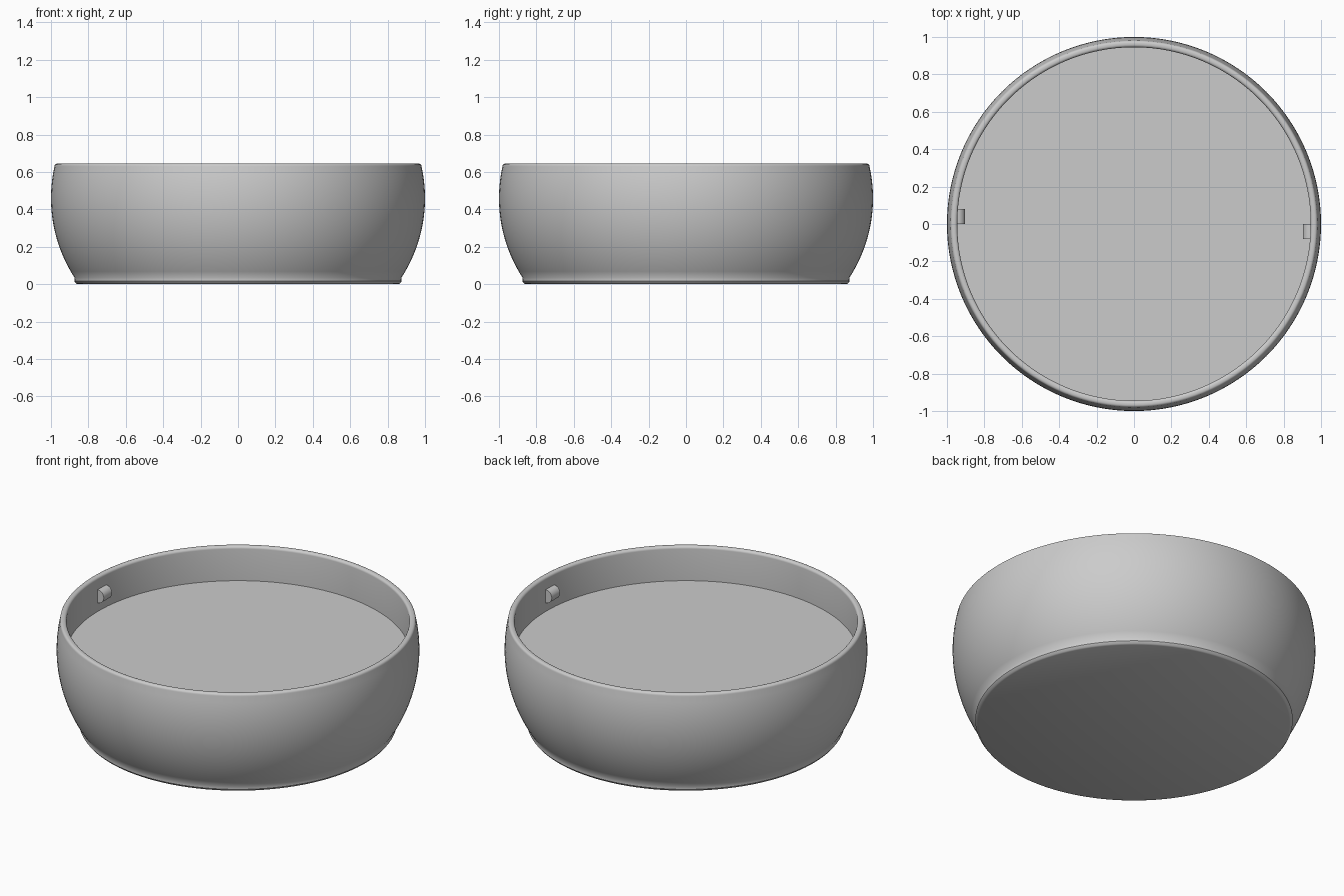
import bpy, bmesh
from math import sin, cos, pi, radians, sqrt

if "Cube" in bpy.data.objects:
    bpy.data.objects.remove(bpy.data.objects["Cube"])

grey = bpy.data.materials.new("plain grey")
grey.use_nodes = True
COLOUR = (0.6, 0.6, 0.6, 1)
grey.diffuse_color = COLOUR
grey.node_tree.nodes["Principled BSDF"].inputs["Base Color"].default_value = COLOUR


def finish(name, bm, angle):
    bmesh.ops.recalc_face_normals(bm, faces=bm.faces)
    mesh = bpy.data.meshes.new(name)
    bm.to_mesh(mesh)
    bm.free()
    mesh.materials.append(grey)
    obj = bpy.data.objects.new(name, mesh)
    bpy.context.collection.objects.link(obj)
    bpy.ops.object.select_all(action='DESELECT')
    obj.select_set(True)
    bpy.context.view_layer.objects.active = obj
    bpy.ops.object.shade_smooth_by_angle(angle=radians(angle))
    return obj


HEIGHT, FLOOR_Z, INNER, BULGE_Z, ARC = 0.645, 0.437, 0.945, 0.46, 0.78


def wall_radius(z):
    return 1 - ARC + sqrt(ARC ** 2 - (z - BULGE_Z) ** 2)


# Bowl profile: flat base, bulging wall, rounded lip, straight inner wall, floor
profile = [(0, 0), (0.857, 0), (0.866, 0.004), (0.875, 0.016)]
low, high, steps = 0.035, 0.63, 18
for i in range(steps + 1):
    z = low + (high - low) * i / steps
    profile.append((wall_radius(z), z))
r = 0.015
outer = wall_radius(high) - r
for centre, start in ((outer, 0), (INNER + r, pi / 2)):
    for i in range(1 if start == 0 else 0, 6):
        a = start + pi / 2 * i / 5
        profile.append((centre + r * cos(a), HEIGHT - r + r * sin(a)))
profile += [(INNER, FLOOR_Z), (0, FLOOR_Z)]

bm = bmesh.new()
verts = [bm.verts.new((x, 0, z)) for x, z in profile]
edges = [bm.edges.new(pair) for pair in zip(verts, verts[1:])]
bmesh.ops.spin(bm, geom=verts + edges, cent=(0, 0, 0), axis=(0, 0, 1),
               angle=2 * pi, steps=128, use_merge=True)
bmesh.ops.remove_doubles(bm, verts=bm.verts, dist=0.0001)
finish("bowl", bm, 35)


# Half-round locking nubs on the inner wall, opposite each other
def nub(name, side):
    bm = bmesh.new()
    points = [(0.95, 0.49), (0.95, 0.57)]
    points += [(0.943 - 0.04 * sin(pi * i / 12), 0.53 + 0.04 * cos(pi * i / 12))
               for i in range(13)]
    face = bm.faces.new([bm.verts.new((side * x, 0, z)) for x, z in points])
    new = bmesh.ops.extrude_face_region(bm, geom=[face])["geom"]
    moved = [v for v in new if isinstance(v, bmesh.types.BMVert)]
    bmesh.ops.translate(bm, verts=moved, vec=(0, -side * 0.08, 0))
    finish(name, bm, 30)


nub("left_nub", 1)
nub("right_nub", -1)
